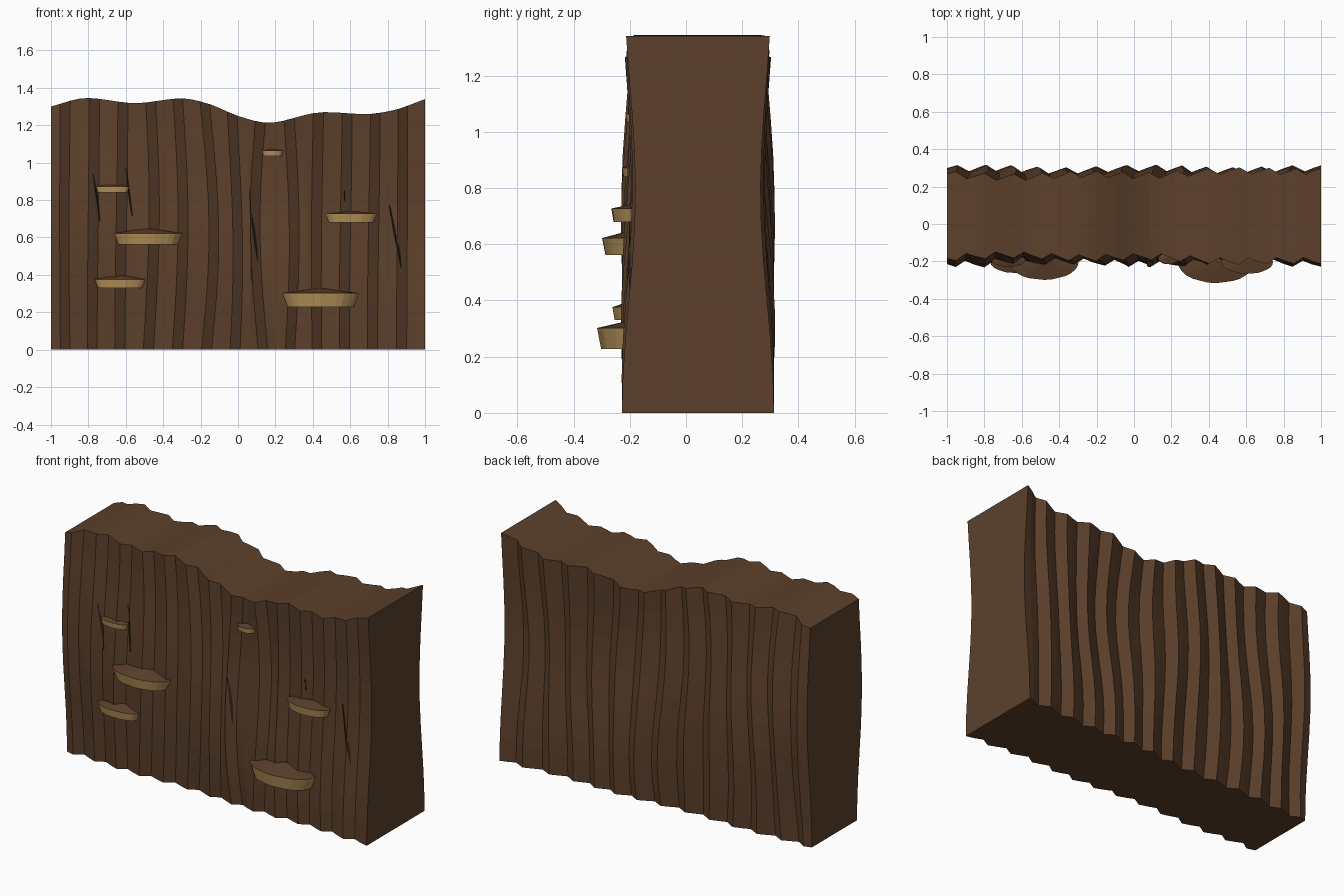
import bpy, bmesh, math
from mathutils import Vector
from mathutils.bvhtree import BVHTree

if "Cube" in bpy.data.objects:
    bpy.data.objects.remove(bpy.data.objects["Cube"])


def material(name, rgb):
    m = bpy.data.materials.new(name)
    m.diffuse_color = (*rgb, 1)
    m.use_nodes = True
    m.node_tree.nodes["Principled BSDF"].inputs["Base Color"].default_value = m.diffuse_color
    return m


BARK = material("bark brown", (0.107, 0.051, 0.024))
CREAM = material("fungus tan", (0.48, 0.295, 0.105))
DARK = material("crack dark brown", (0.03, 0.017, 0.010))


def finish(bm, name, mats):
    bmesh.ops.recalc_face_normals(bm, faces=bm.faces)
    me = bpy.data.meshes.new(name)
    bm.to_mesh(me)
    for m in mats:
        me.materials.append(m)
    ob = bpy.data.objects.new(name, me)
    bpy.context.collection.objects.link(ob)
    return ob


# wavy top profile of the bark slab (x, z)
PROFILE = [(-1, 1.30), (-.82, 1.345), (-.55, 1.318), (-.3, 1.343), (-.15, 1.312),
           (0, 1.25), (.17, 1.213), (.43, 1.268), (.7, 1.26), (.85, 1.285), (1, 1.34)]


def height(x):
    x = max(-1, min(1, x))
    for i in range(len(PROFILE) - 1):
        (x0, z0), (x1, z1) = PROFILE[i], PROFILE[i + 1]
        if x <= x1:
            def slope(k):
                a, b = PROFILE[max(k - 1, 0)], PROFILE[min(k + 1, len(PROFILE) - 1)]
                return (b[1] - a[1]) / (b[0] - a[0])
            h = x1 - x0
            t = (x - x0) / h
            return ((2*t**3 - 3*t*t + 1) * z0 + (t**3 - 2*t*t + t) * h * slope(i)
                    + (3*t*t - 2*t**3) * z1 + (t**3 - t*t) * h * slope(i + 1))
    return PROFILE[-1][1]


# ridge columns: peak, valley, mid slope; (front x, back x, ridge offset, front sway)
SWAY = [0, .005, 0, .02, .022, .038, .02, -.03, .032, 0, 0, -.005, -.005]
columns = [(-1, -1, 0.004, 0)]
for k, s in enumerate(SWAY):
    p = -0.95 + 0.15 * k
    columns += [(p, p, 0.018, s), (p + .053, p + .058, -0.016, s), (p + .10, p + .105, 0.002, s)]
columns.append((1, 1, 0.014, 0))
ROWS = 10


def bark_point(col, row, side):
    x0 = col[0] if side < 0 else col[1]
    t = row / ROWS
    fade = min(1, (1 - abs(x0)) / 0.12)
    if side < 0:
        x = x0 + fade * (col[3] * math.sin(math.pi * t) + 0.008 * math.cos(3 * t + 5 * x0))
    else:
        x = x0 + fade * (0.018 * math.sin(4.2 * t - 5 * x0 + 1) + 0.006 * math.sin(9 * t + 7 * x0))
    z = t * height(x)
    bulge = 0.018 * math.cos(2 * math.pi * t * 0.9 + math.pi / 2 * (x0 - 1)) \
        + 0.007 * math.cos(4 * t + 8 * (x0 - 1))
    base = 0.189 if side < 0 else 0.274
    return Vector((x, side * (base + bulge + col[2]), z))


# bark slab
bm = bmesh.new()
grid = {}
n = len(columns)
for side in (-1, 1):
    for i, c in enumerate(columns):
        for r in range(ROWS + 1):
            grid[side, i, r] = bm.verts.new(bark_point(c, r, side))
for i in range(n - 1):
    for side in (-1, 1):
        for r in range(ROWS):
            bm.faces.new([grid[side, i, r], grid[side, i + 1, r],
                          grid[side, i + 1, r + 1], grid[side, i, r + 1]])
    for r in (0, ROWS):
        bm.faces.new([grid[-1, i, r], grid[-1, i + 1, r], grid[1, i + 1, r], grid[1, i, r]])
for i in (0, n - 1):
    for r in range(ROWS):
        bm.faces.new([grid[-1, i, r], grid[-1, i, r + 1], grid[1, i, r + 1], grid[1, i, r]])
bmesh.ops.recalc_face_normals(bm, faces=bm.faces)
surface = BVHTree.FromBMesh(bm)
finish(bm, "bark_slab", [BARK])


# shelf fungi: low cone on top, uneven rim narrowing downward
def fungus(name, x, half, z_low, z_rim, z_tip, yc, y_front):
    bm = bmesh.new()
    segs = 28
    depth = yc - y_front
    rings = []
    for z, s in ((z_rim, 1.0), (z_low, 0.87)):
        ring = []
        for k in range(segs):
            a = 2 * math.pi * k / segs
            w = s * (1 + 0.02 * math.sin(9 * a + x * 9))
            ring.append(bm.verts.new((x + half * s * math.cos(a), yc + depth * w * math.sin(a), z)))
        rings.append(ring)
    tip = bm.verts.new((x, yc + 0.01, z_tip))
    for k in range(segs):
        j = (k + 1) % segs
        bm.faces.new([rings[0][k], rings[0][j], tip]).material_index = 0
        bm.faces.new([rings[0][k], rings[1][k], rings[1][j], rings[0][j]]).material_index = 1
    bm.faces.new(rings[1]).material_index = 1
    finish(bm, name, [BARK, CREAM])


for i, f in enumerate([(-.67, .09, .84, .872, .888, -.195, -.228),
                       (-.482, .185, .562, .622, .650, -.205, -.298),
                       (-.63, .137, .33, .376, .400, -.205, -.262),
                       (.44, .205, .228, .302, .33, -.205, -.315),
                       (.605, .138, .68, .727, .742, -.205, -.266),
                       (.185, .056, 1.035, 1.064, 1.074, -.185, -.215)]):
    fungus(f"shelf_fungus_{i + 1}", *f)


# cracks: thin tapered slivers lying on the bark
def crack(name, x0, z0, x1, z1, width):
    def on_bark(x, z):
        hit = surface.ray_cast(Vector((x, -1, z)), Vector((0, 1, 0)))[0]
        return hit if hit else Vector((x, -0.2, z))
    bm = bmesh.new()
    rings = []
    for k in range(7):
        t = k / 6
        c = on_bark(x0 + (x1 - x0) * t, z0 + (z1 - z0) * t)
        w = width * (0.35 + 0.65 * math.sin(math.pi * t))
        rings.append([bm.verts.new(c + Vector(o)) for o in
                      ((-w, 0.006, 0), (0, -0.005, 0), (w, 0.006, 0))])
    for a, b in zip(rings, rings[1:]):
        for k in range(3):
            j = (k + 1) % 3
            bm.faces.new([a[k], a[j], b[j], b[k]])
    bm.faces.new(rings[0])
    bm.faces.new(rings[-1])
    finish(bm, name, [DARK])


for i, c in enumerate([(-.775, .94, -.737, .685, .009), (-.60, .975, -.565, .715, .009),
                       (.07, .73, .105, .475, .010), (.81, .77, .873, .44, .013),
                       (.567, .85, .572, .79, .006)]):
    crack(f"crack_{i + 1}", *c)
